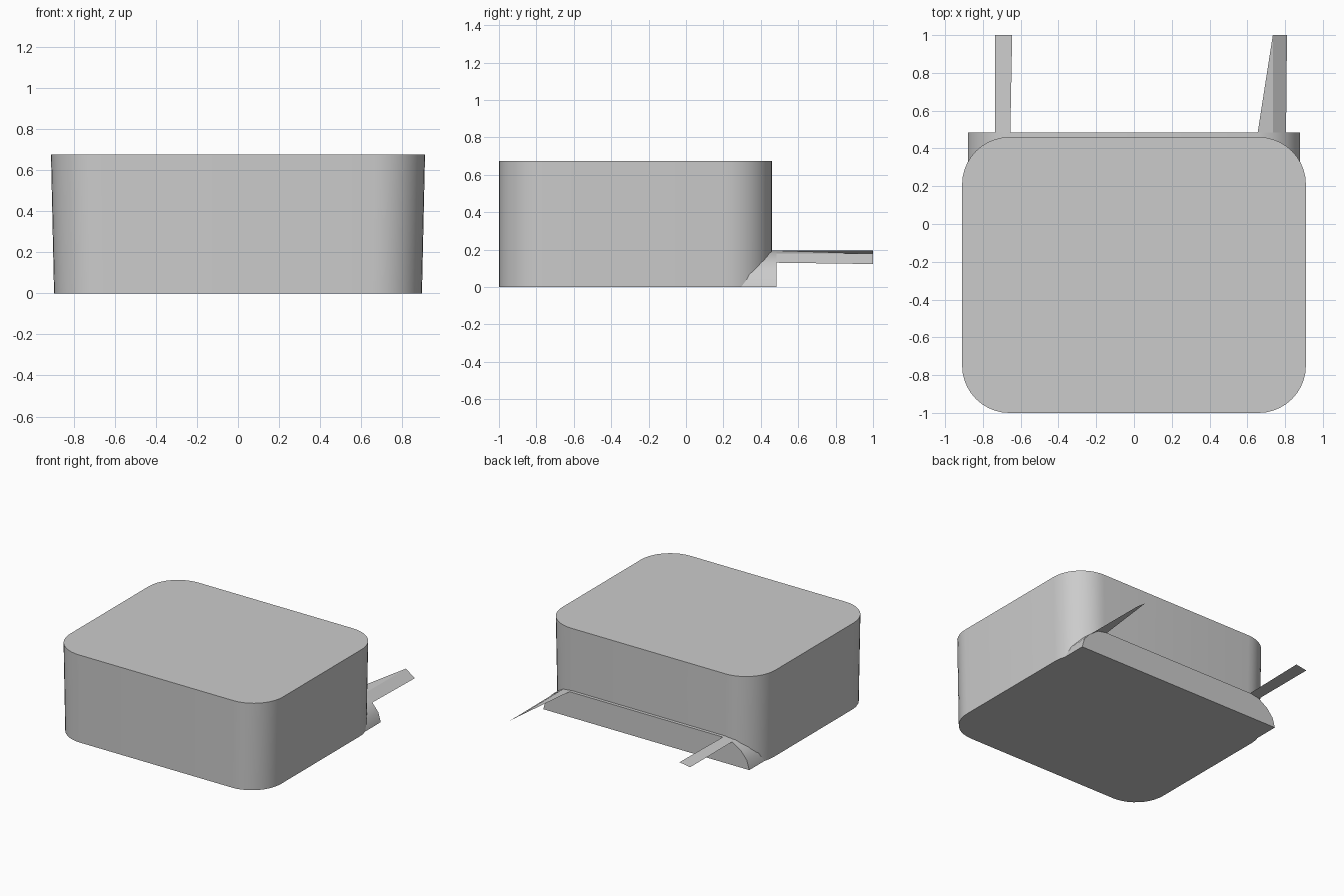
import bpy, bmesh, math

if "Cube" in bpy.data.objects:
    bpy.data.objects.remove(bpy.data.objects["Cube"])


def add_mesh(name, verts, faces, smooth=False):
    mesh = bpy.data.meshes.new(name)
    mesh.from_pydata(verts, [], faces)
    bm = bmesh.new()
    bm.from_mesh(mesh)
    bmesh.ops.recalc_face_normals(bm, faces=bm.faces)
    bm.to_mesh(mesh)
    bm.free()
    obj = bpy.data.objects.new(name, mesh)
    bpy.context.collection.objects.link(obj)
    if smooth:
        bpy.ops.object.select_all(action='DESELECT')
        obj.select_set(True)
        bpy.context.view_layer.objects.active = obj
        bpy.ops.object.shade_smooth_by_angle(angle=math.radians(30))
    return obj


def rounded_rect(hx, y0, y1, r, steps=10):
    corners = [(hx - r, y1 - r), (r - hx, y1 - r), (r - hx, y0 + r), (hx - r, y0 + r)]
    pts = []
    for q, (cx, cy) in enumerate(corners):
        for i in range(steps + 1):
            a = math.pi / 2 * (q + i / steps)
            pts.append((cx + r * math.cos(a), cy + r * math.sin(a)))
    return pts


# Main box: rounded corners, sides flaring slightly towards the top
outline = rounded_rect(0.91, -1.0, 0.46, 0.25)
n = len(outline)
taper = 0.895 / 0.91
verts = [(x * taper, y, 0) for x, y in outline] + [(x, y, 0.675) for x, y in outline]
faces = [list(range(n)), list(range(n, 2 * n))]
faces += [(i, (i + 1) % n, n + (i + 1) % n, n + i) for i in range(n)]
add_mesh("rounded_box", verts, faces, smooth=True)

# Low arched ledge running across the back
BACK = 0.485
half = [(0.88, 0.0), (0.86, 0.07), (0.81, 0.13), (0.735, 0.18), (0.655, 0.195)]
arch = half + [(-x, z) for x, z in reversed(half)]
m = len(arch)
verts = [(x, 0.25, z) for x, z in arch] + [(x, BACK, z) for x, z in arch]
faces = [list(range(m, 2 * m))]
faces += [(i, (i + 1) % m, m + (i + 1) % m, m + i) for i in range(m)]
add_mesh("back_ledge", verts, faces, smooth=True)

# Thin arms reaching backwards from the shoulders of the arch
add_mesh("left_arm",
         [(-0.735, BACK, 0.18), (-0.655, BACK, 0.195), (-0.645, 1, 0.195), (-0.735, 1, 0.18)],
         [(0, 1, 2, 3)])
add_mesh("right_arm",
         [(0.655, BACK, 0.195), (0.735, BACK, 0.18), (0.805, BACK, 0.13),
          (0.81, 1, 0.123), (0.735, 1, 0.178)],
         [(0, 1, 4), (1, 2, 3, 4)])
